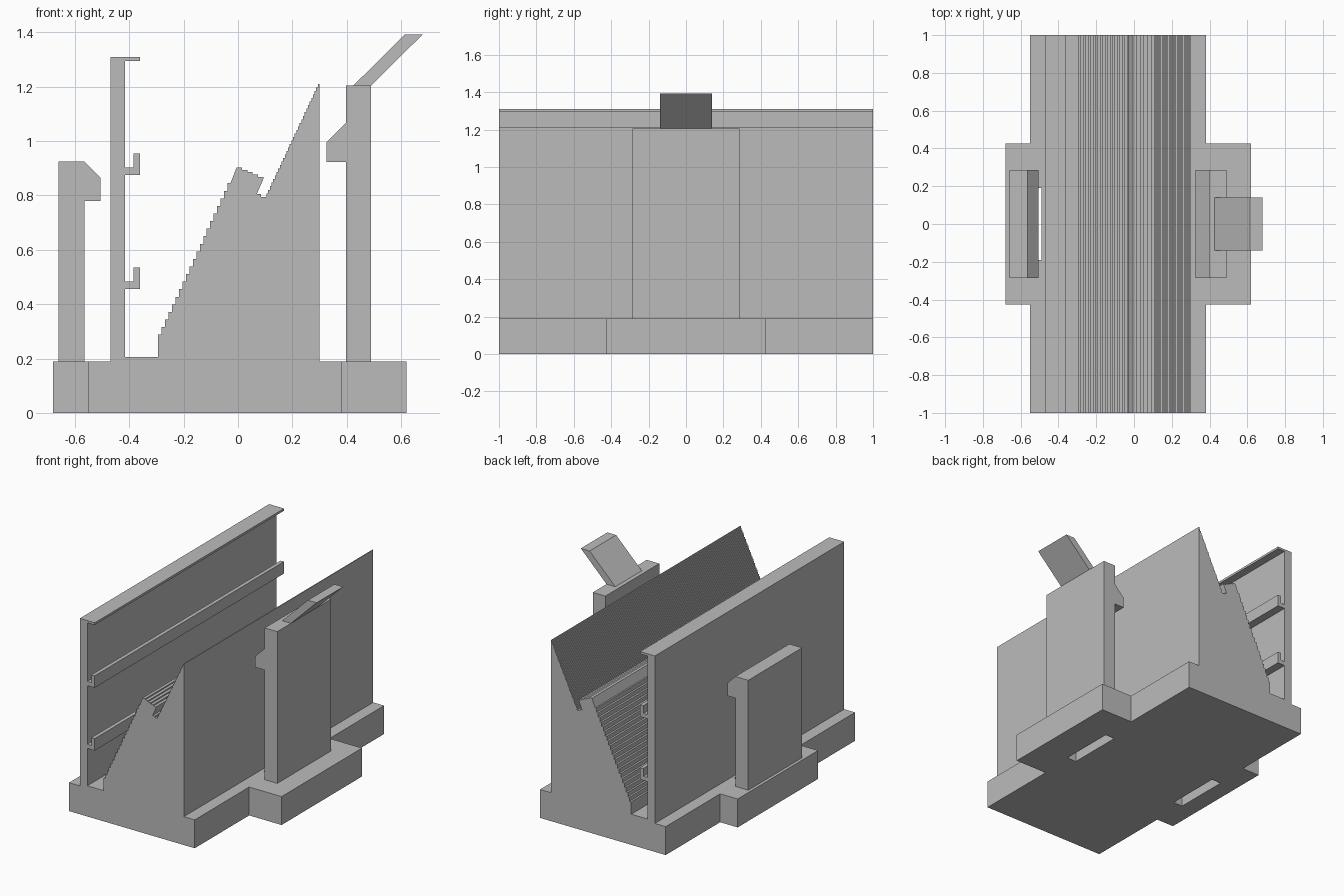
import bpy
import bmesh

cube = bpy.data.objects.get("Cube")
if cube:
    bpy.data.objects.remove(cube, do_unlink=True)

grey = bpy.data.materials.new("plain_grey")
grey.use_nodes = True
colour = (0.5, 0.5, 0.5, 1)
grey.diffuse_color = colour
grey.node_tree.nodes["Principled BSDF"].inputs["Base Color"].default_value = colour


def prism(name, points, half, axis="y", low=0, high=0):
    """Extrude an xz profile along y, or an xy plan along z."""
    bm = bmesh.new()
    if axis == "y":
        verts = [bm.verts.new((x, -half, z)) for x, z in points]
        move = (0, 2 * half, 0)
    else:
        verts = [bm.verts.new((x, y, low)) for x, y in points]
        move = (0, 0, high - low)
    face = bm.faces.new(verts)
    ext = bmesh.ops.extrude_face_region(bm, geom=[face])
    moved = [v for v in ext["geom"] if isinstance(v, bmesh.types.BMVert)]
    bmesh.ops.translate(bm, vec=move, verts=moved)
    bmesh.ops.recalc_face_normals(bm, faces=bm.faces)
    mesh = bpy.data.meshes.new(name)
    bm.to_mesh(mesh)
    bm.free()
    mesh.materials.append(grey)
    obj = bpy.data.objects.new(name, mesh)
    bpy.context.collection.objects.link(obj)
    return obj


def stairs(start, end, count, rise_first=True):
    """Stepped line between two profile points."""
    (x0, z0), (x1, z1) = start, end
    dx, dz = (x1 - x0) / count, (z1 - z0) / count
    line = [start]
    for i in range(count):
        x, z = x0 + i * dx, z0 + i * dz
        line.append((x, z + dz) if rise_first else (x + dx, z))
        line.append((x + dx, z + dz))
    return line


# Base plate with a wider middle
half_plan = [(0.38, -1), (0.38, -0.425), (0.62, -0.425), (0.62, 0.425),
             (0.38, 0.425), (0.38, 1)]
other_half = [(-0.55, 1), (-0.55, 0.425), (-0.68, 0.425), (-0.68, -0.425),
              (-0.55, -0.425), (-0.55, -1)]
base = prism("base", half_plan + other_half, 0, "z", 0, 0.19)

# Slots cut through the base beneath the clip hooks
for x0, x1 in ((-0.56, -0.49), (0.325, 0.395)):
    plan = [(x0, -0.19), (x1, -0.19), (x1, 0.19), (x0, 0.19)]
    cutter = prism("slot_cutter", plan, 0, "z", -0.1, 0.3)
    cutter.hide_render = True
    mod = base.modifiers.new("slot", "BOOLEAN")
    mod.operation = "DIFFERENCE"
    mod.solver = "EXACT"
    mod.object = cutter
    bpy.context.view_layer.objects.active = base
    bpy.ops.object.modifier_apply(modifier=mod.name)
    bpy.data.objects.remove(cutter, do_unlink=True)

# Sloping body with stepped faces and a notch below the peak
slope = stairs((-0.295, 0.26), (-0.025, 0.845), 21)
notch = stairs((-0.025, 0.845), (0.085, 0.795), 5, False)
peak = stairs((0.105, 0.795), (0.3, 1.21), 32)
prism("sloping_body",
      [(0.3, 0.19), (-0.415, 0.19), (-0.415, 0.205), (-0.295, 0.205)]
      + slope + notch[1:] + peak, 1)

# Tilted strip resting in the notch
prism("tilted_strip",
      stairs((-0.005, 0.903), (0.093, 0.86), 5, False)
      + [(0.068, 0.803), (-0.028, 0.845)], 1)

# Back panel with top lip and two hooked rails
panel = [(-0.415, 0.19), (-0.47, 0.19), (-0.47, 1.31), (-0.36, 1.31),
         (-0.36, 1.295), (-0.415, 1.295)]
for z in (0.875, 0.455):
    panel += [(-0.415, z + 0.028), (-0.385, z + 0.028), (-0.385, z + 0.08),
              (-0.36, z + 0.08), (-0.36, z), (-0.415, z)]
prism("rail_panel", panel, 1)

# Short clip with a chamfered hook
prism("short_clip",
      [(-0.66, 0.19), (-0.66, 0.925), (-0.565, 0.925), (-0.505, 0.865),
       (-0.505, 0.78), (-0.565, 0.78), (-0.565, 0.19)], 0.285)

# Tall clip with a hook and a slanted release lever
prism("tall_clip",
      [(0.49, 0.19), (0.49, 1.205), (0.397, 1.205), (0.397, 1.067),
       (0.325, 0.995), (0.325, 0.923), (0.397, 0.923), (0.397, 0.19)], 0.285)
prism("release_lever",
      [(0.425, 1.205), (0.49, 1.205), (0.68, 1.393), (0.615, 1.393)], 0.14)
